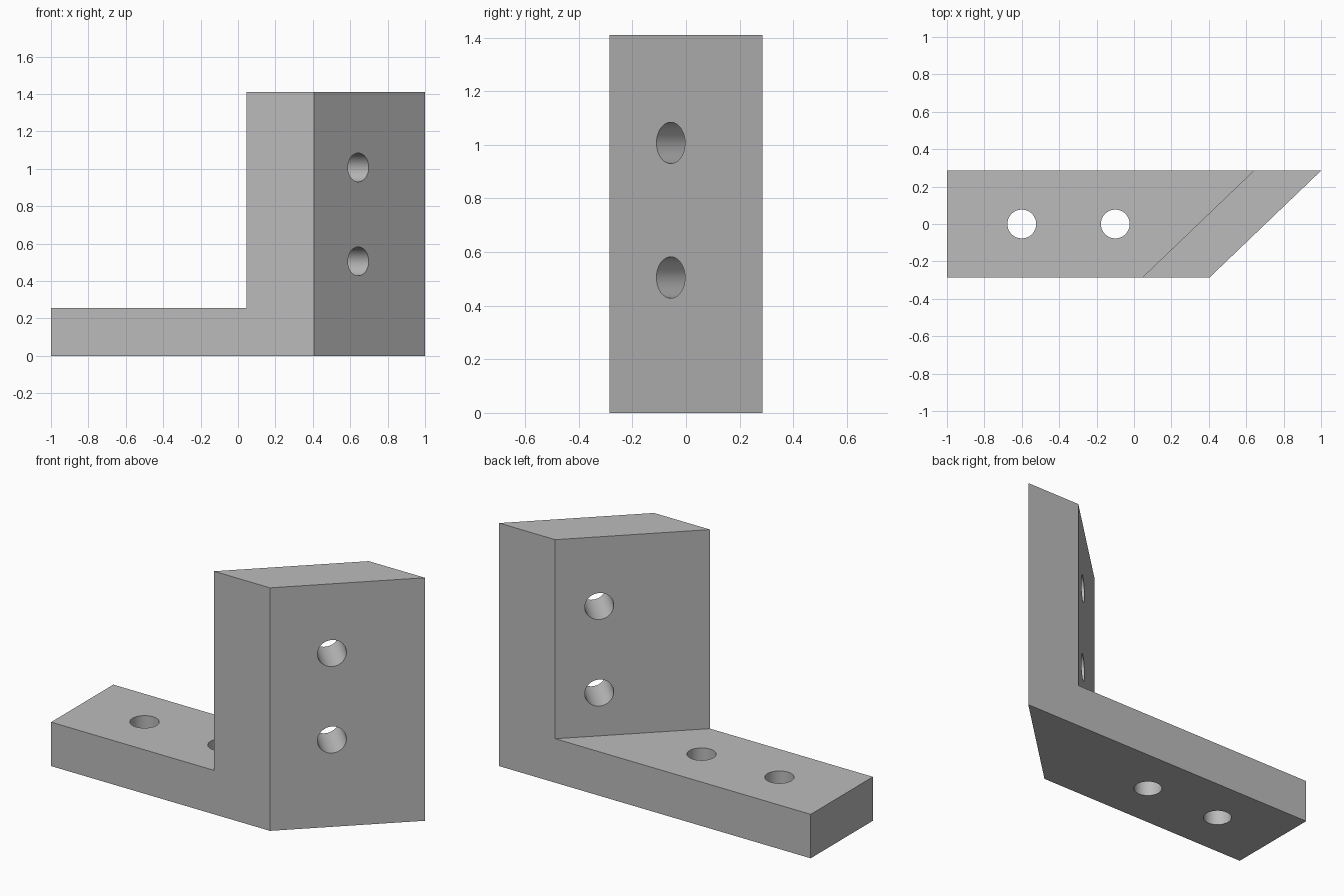
import bpy
import bmesh
from math import pi
from mathutils import Vector

cube = bpy.data.objects.get("Cube")
if cube:
    bpy.data.objects.remove(cube, do_unlink=True)

HALF_DEPTH = 0.285
HEIGHT = 1.41
BASE = 0.255
SKEW = 0.595          # sideways shift of the wall from front to back
HOLE_R = 0.077

grey = bpy.data.materials.new("plain grey")
grey.use_nodes = True
colour = (0.5, 0.5, 0.5, 1)
grey.diffuse_color = colour
grey.node_tree.nodes["Principled BSDF"].inputs["Base Color"].default_value = colour

# L-shaped side profile, extruded to the back with the wall end skewed
profile = [(-1, 0), (0.405, 0), (0.405, HEIGHT), (0.045, HEIGHT), (0.045, BASE), (-1, BASE)]
bm = bmesh.new()
face = bm.faces.new([bm.verts.new((x, -HALF_DEPTH, z)) for x, z in profile])
back = bmesh.ops.extrude_face_region(bm, geom=[face])["geom"]
for v in (g for g in back if isinstance(g, bmesh.types.BMVert)):
    v.co.y = HALF_DEPTH
    if v.co.x > -0.9:
        v.co.x += SKEW
bmesh.ops.recalc_face_normals(bm, faces=bm.faces)
mesh = bpy.data.meshes.new("angle_bracket")
bm.to_mesh(mesh)
bm.free()
mesh.materials.append(grey)
bracket = bpy.data.objects.new("angle_bracket", mesh)
bpy.context.collection.objects.link(bracket)


# Screw holes
def drill(name, centre, axis):
    bpy.ops.mesh.primitive_cylinder_add(vertices=64, radius=HOLE_R, depth=0.6, location=centre)
    cutter = bpy.context.object
    cutter.name = name
    cutter.rotation_euler = Vector(axis).to_track_quat("Z", "Y").to_euler()
    cutter.data.materials.append(grey)
    cut = bracket.modifiers.new(name, "BOOLEAN")
    cut.operation = "DIFFERENCE"
    cut.solver = "EXACT"
    cut.object = cutter
    return cutter


wall_normal = (2 * HALF_DEPTH, -SKEW, 0)
cutters = [drill("base_hole", (x, 0, BASE / 2), (0, 0, 1)) for x in (-0.6, -0.1)]
cutters += [drill("wall_hole", (0.643, -0.057, z), wall_normal) for z in (0.505, 1.007)]

# Apply the cuts and remove the cutters
bpy.ops.object.select_all(action="DESELECT")
bracket.select_set(True)
bpy.context.view_layer.objects.active = bracket
for mod in list(bracket.modifiers):
    bpy.ops.object.modifier_apply(modifier=mod.name)
for cutter in cutters:
    bpy.data.objects.remove(cutter, do_unlink=True)
bpy.ops.object.shade_smooth_by_angle(angle=pi / 6)
